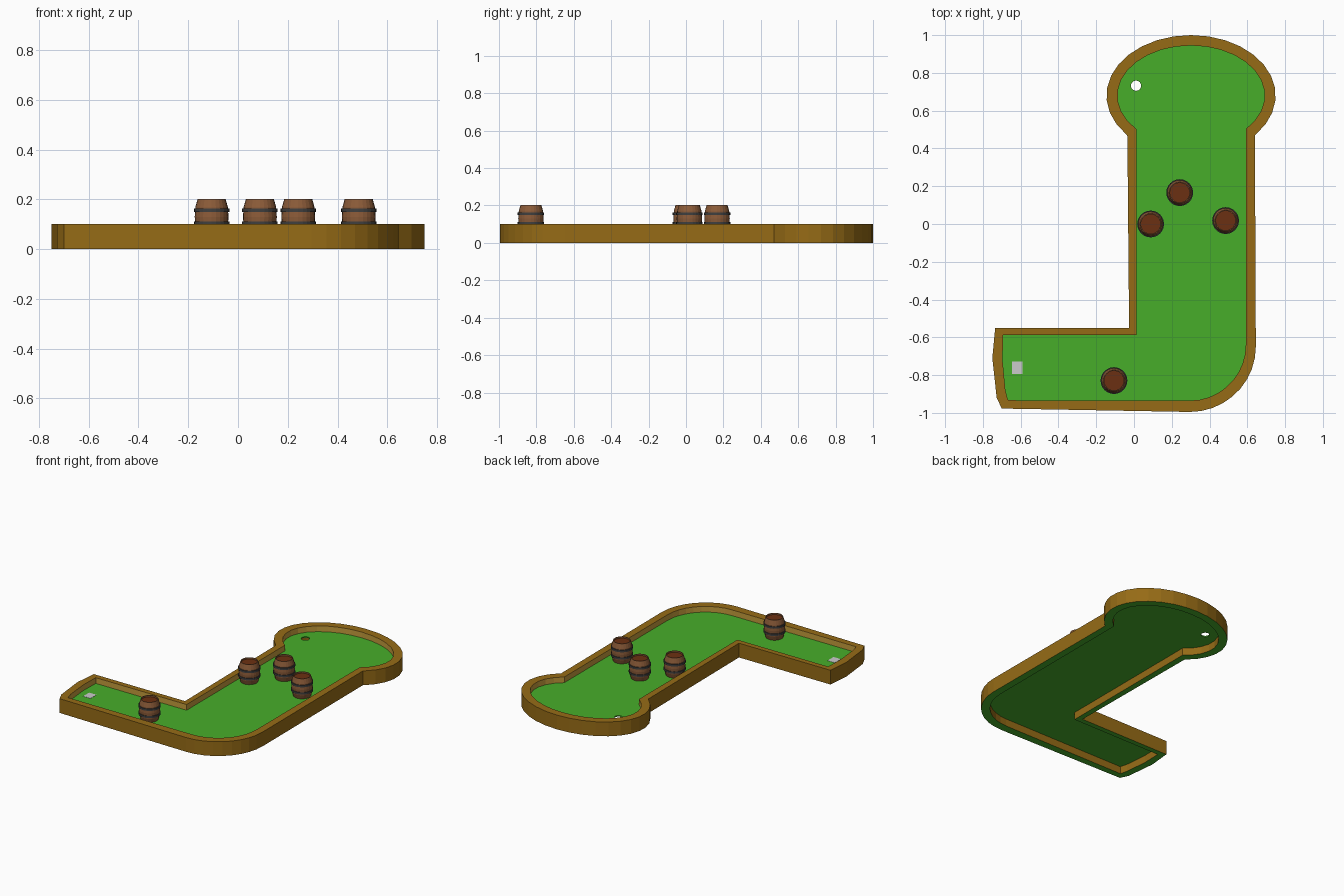
import bpy, bmesh
from math import cos, sin, radians, pi

if "Cube" in bpy.data.objects:
    bpy.data.objects.remove(bpy.data.objects["Cube"])

RIM_TOP, FLOOR_Z = 0.1, 0.06


def material(name, rgb):
    m = bpy.data.materials.new(name)
    m.diffuse_color = (*rgb, 1)
    m.use_nodes = True
    m.node_tree.nodes["Principled BSDF"].inputs["Base Color"].default_value = m.diffuse_color
    return m


WOOD = material("rim_wood", (0.305, 0.148, 0.008))
LINING = material("rim_lining", (0.55, 0.33, 0.045))
TURF = material("turf", (0.064, 0.42, 0.023))
STAVE = material("stave_wood", (0.26, 0.105, 0.04))
IRON = material("iron", (0.05, 0.05, 0.05))
LID = material("lid_wood", (0.148, 0.03, 0.006))


def finish(name, bm, *mats):
    bmesh.ops.recalc_face_normals(bm, faces=bm.faces)
    me = bpy.data.meshes.new(name)
    bm.to_mesh(me)
    bm.free()
    for m in mats:
        me.materials.append(m)
    ob = bpy.data.objects.new(name, me)
    bpy.context.collection.objects.link(ob)
    return ob


def arc(cx, cy, rx, ry, a0, a1, n):
    angles = [radians(a0 + (a1 - a0) * i / n) for i in range(n + 1)]
    return [(cx + rx * cos(a), cy + ry * sin(a)) for a in angles]


# Matching outlines: bend, round green, inside corner, tee end
outer = (arc(0.295, -0.65, 0.35, 0.345, -90, 0, 9)
         + [(0.64, 0.47)] + arc(0.302, 0.68, 0.448, 0.32, -40, 220, 22)
         + [(-0.035, 0.465), (-0.026, -0.55), (-0.735, -0.55),
            (-0.75, -0.71), (-0.727, -0.92), (-0.70, -0.977)])
inner = (arc(0.297, -0.64, 0.295, 0.295, -90, 0, 9)
         + [(0.592, 0.49)] + arc(0.302, 0.68, 0.39, 0.265, -42, 222, 22)
         + [(0.012, 0.49), (0.012, -0.587), (-0.693, -0.587),
            (-0.696, -0.72), (-0.681, -0.88), (-0.667, -0.933)])

# Rim: section swept between the outlines, lined inside, green underneath
bm = bmesh.new()
loops = [[bm.verts.new((x, y, z)) for x, y in line]
         for line, z in ((outer, 0), (outer, RIM_TOP), (inner, RIM_TOP),
                         (inner, FLOOR_Z), (inner, 0))]
n = len(outer)
for k, mat in enumerate((0, 0, 1, 0, 2)):
    a, b = loops[k], loops[(k + 1) % 5]
    for i in range(n):
        j = (i + 1) % n
        bm.faces.new((a[i], a[j], b[j], b[i])).material_index = mat
finish("course_rim", bm, WOOD, LINING, TURF)

# Turf floor with the cup hole cut through
bm = bmesh.new()
edges = []
for line in (inner, arc(0.011, 0.732, 0.027, 0.027, 0, 345, 23)):
    vs = [bm.verts.new((x, y, FLOOR_Z)) for x, y in line]
    edges += [bm.edges.new((v, vs[i - 1])) for i, v in enumerate(vs)]
bmesh.ops.triangle_fill(bm, edges=edges, use_beauty=True, normal=(0, 0, 1))
floor = finish("turf_floor", bm, TURF)
if floor.data.polygons[0].normal.z < 0:
    floor.data.flip_normals()
thick = floor.modifiers.new("thickness", 'SOLIDIFY')
thick.thickness, thick.offset = 0.008, -1

# Tee mat
bpy.ops.mesh.primitive_cube_add(size=1, location=(-0.618, -0.76, FLOOR_Z))
tee = bpy.context.object
tee.name = "tee_mat"
tee.scale = (0.057, 0.066, 0.003)


def lathe(bm, profile, mat, closed=False, sides=24):
    """Spin (radius, z) points; zero radius makes a pole."""
    rings = []
    for r, z in profile:
        if r == 0:
            rings.append([bm.verts.new((0, 0, z))] * sides)
        else:
            rings.append([bm.verts.new((r * cos(2 * pi * i / sides),
                                        r * sin(2 * pi * i / sides), z))
                          for i in range(sides)])
    pairs = list(zip(rings, rings[1:])) + ([(rings[-1], rings[0])] if closed else [])
    for a, b in pairs:
        for i in range(sides):
            j = (i + 1) % sides
            quad = list(dict.fromkeys((a[i], a[j], b[j], b[i])))
            bm.faces.new(quad).material_index = mat


def barrel(name, x, y):
    bm = bmesh.new()
    # Bulging staves with a raised lip around the lid
    lathe(bm, [(0, 0.001), (0.056, 0.001), (0.065, 0.03), (0.068, 0.07),
               (0.065, 0.11), (0.056, 0.142), (0.051, 0.142), (0.051, 0.132)], 0)
    lathe(bm, [(0.051, 0.132), (0, 0.132)], 2)
    bmesh.ops.remove_doubles(bm, verts=bm.verts, dist=1e-5)
    # Iron hoops
    for z in (0.045, 0.096):
        lathe(bm, [(0.06, z - 0.007), (0.071, z - 0.007),
                   (0.071, z + 0.007), (0.06, z + 0.007)], 1, closed=True)
    ob = finish(name, bm, STAVE, IRON, LID)
    ob.location = (x, y, FLOOR_Z)


for i, (x, y) in enumerate([(-0.106, -0.829), (0.088, 0.0), (0.242, 0.166), (0.485, 0.018)]):
    barrel(f"barrel_{i + 1}", x, y)
